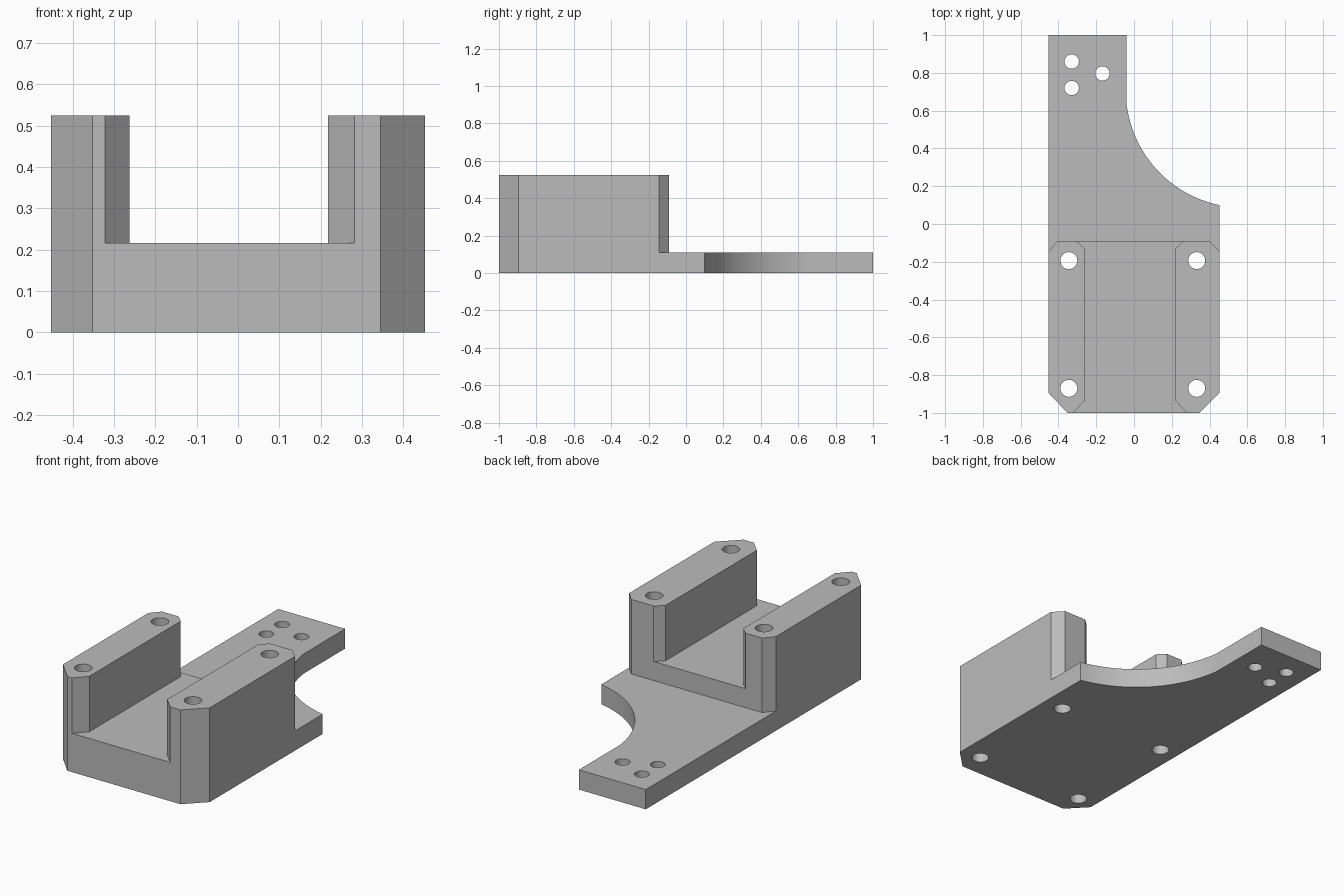
import bpy
import bmesh
from math import atan2, cos, sin, tau, radians
from mathutils import Vector

if "Cube" in bpy.data.objects:
    bpy.data.objects.remove(bpy.data.objects["Cube"], do_unlink=True)

grey = bpy.data.materials.new("plain grey")
grey.use_nodes = True
colour = (0.5, 0.5, 0.5, 1)
grey.diffuse_color = colour
grey.node_tree.nodes["Principled BSDF"].inputs["Base Color"].default_value = colour


def prism(name, outline, z0, z1):
    """Extrude a flat outline from z0 to z1."""
    bm = bmesh.new()
    face = bm.faces.new([bm.verts.new((x, y, z0)) for x, y in outline])
    top = bmesh.ops.extrude_face_region(bm, geom=[face])["geom"]
    bmesh.ops.translate(bm, vec=(0, 0, z1 - z0),
                        verts=[v for v in top if isinstance(v, bmesh.types.BMVert)])
    bmesh.ops.recalc_face_normals(bm, faces=bm.faces)
    mesh = bpy.data.meshes.new(name)
    bm.to_mesh(mesh)
    bm.free()
    mesh.materials.append(grey)
    obj = bpy.data.objects.new(name, mesh)
    bpy.context.collection.objects.link(obj)
    return obj


def arc(centre, start, end, steps):
    """Points along the arc between two points about a centre."""
    c, s, e = Vector(centre), Vector(start), Vector(end)
    r = (s - c).length
    a0, a1 = (atan2(*(p - c).yx) % tau for p in (s, e))
    return [(c.x + r * cos(a0 + (a1 - a0) * i / steps),
             c.y + r * sin(a0 + (a1 - a0) * i / steps)) for i in range(steps + 1)]


def combine(target, tool, operation):
    mod = target.modifiers.new(operation.title(), "BOOLEAN")
    mod.operation, mod.solver, mod.object = operation, "EXACT", tool
    bpy.context.view_layer.objects.active = target
    bpy.ops.object.modifier_apply(modifier=mod.name)
    bpy.data.objects.remove(tool, do_unlink=True)


L, R, FRONT, BACK = -0.452, 0.452, -1.0, -0.09
front_edge = [(L, -0.895), (-0.352, FRONT), (0.345, FRONT), (R, -0.895)]

# Base plate with an offset arm and a concave shoulder
bracket = prism("bracket", front_edge
                + arc((0.579, 0.71), (R, 0.1), (-0.04, 0.635), 24)[:]
                + [(-0.04, 1), (L, 1)], 0, 0.11)

# Raised block that forms the channel floor
block = prism("channel_block", front_edge
              + [(R, -0.145), (0.4, BACK), (-0.405, BACK), (L, -0.145)], 0.05, 0.216)
combine(bracket, block, "UNION")

# Two chamfered side walls
walls = {
    "right_wall": [(L, -0.895), (-0.352, FRONT), (-0.322, FRONT), (-0.262, -0.935),
                   (-0.262, -0.13), (-0.305, BACK), (-0.405, BACK), (L, -0.145)],
    "left_wall": [(0.345, FRONT), (R, -0.895), (R, -0.145), (0.4, BACK),
                  (0.262, BACK), (0.218, -0.13), (0.218, -0.935), (0.282, FRONT)],
}
for name, outline in walls.items():
    combine(bracket, prism(name, outline, 0.08, 0.525), "UNION")

# Bolt holes through the walls, and three smaller ones in the arm
holes = [(x, y, 0.045) for x in (-0.345, 0.332) for y in (-0.87, -0.194)]
holes += [(-0.33, 0.86, 0.038), (-0.33, 0.72, 0.038), (-0.167, 0.797, 0.038)]
for x, y, r in holes:
    ring = [(x + r * cos(tau * i / 32), y + r * sin(tau * i / 32)) for i in range(32)]
    combine(bracket, prism("hole_cutter", ring, -0.1, 0.7), "DIFFERENCE")

bpy.ops.object.select_all(action="DESELECT")
bracket.select_set(True)
bpy.context.view_layer.objects.active = bracket
bpy.ops.object.shade_smooth_by_angle(angle=radians(25))
